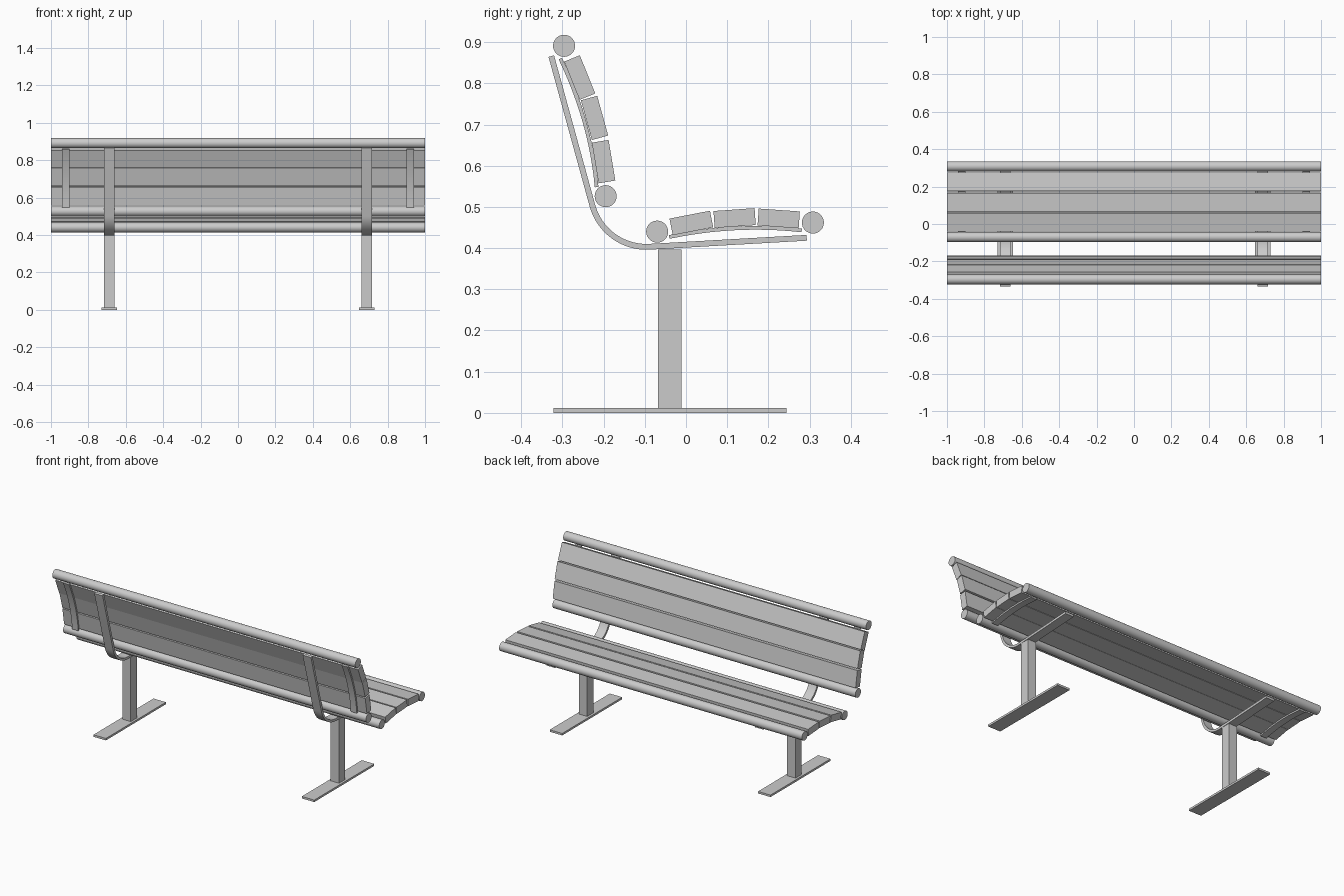
import bpy
import bmesh
import math
from mathutils import Vector

if "Cube" in bpy.data.objects:
    bpy.data.objects.remove(bpy.data.objects["Cube"], do_unlink=True)

# One grey finish for the whole bench
GREY = (0.6, 0.6, 0.6, 1.0)
grey = bpy.data.materials.new("plain_grey")
grey.use_nodes = True
grey.diffuse_color = GREY
grey.node_tree.nodes["Principled BSDF"].inputs["Base Color"].default_value = GREY


def prism(name, profile, x_mid, width, smooth=False):
    """Extrude a closed (y, z) profile along x."""
    bm = bmesh.new()
    verts = [bm.verts.new((x_mid - width / 2, p[0], p[1])) for p in profile]
    face = bm.faces.new(verts)
    side = bmesh.ops.extrude_face_region(bm, geom=[face])["geom"]
    moved = [v for v in side if isinstance(v, bmesh.types.BMVert)]
    bmesh.ops.translate(bm, verts=moved, vec=(width, 0, 0))
    bmesh.ops.recalc_face_normals(bm, faces=bm.faces)
    mesh = bpy.data.meshes.new(name)
    bm.to_mesh(mesh)
    bm.free()
    mesh.materials.append(grey)
    obj = bpy.data.objects.new(name, mesh)
    bpy.context.collection.objects.link(obj)
    if smooth:
        bpy.ops.object.select_all(action="DESELECT")
        obj.select_set(True)
        bpy.context.view_layer.objects.active = obj
        bpy.ops.object.shade_smooth_by_angle(angle=math.radians(30))
    return obj


def box_profile(y, z, length, height, degrees=0):
    """Rectangle turned about its centre."""
    u = Vector((math.cos(math.radians(degrees)), math.sin(math.radians(degrees))))
    v = Vector((-u.y, u.x))
    c = Vector((y, z))
    return [c + u * a * length / 2 + v * b * height / 2
            for a, b in ((-1, -1), (1, -1), (1, 1), (-1, 1))]


def ribbon(path, thickness):
    """Thicken an open path into a closed profile."""
    left, right = [], []
    for i, p in enumerate(path):
        t = (path[min(i + 1, len(path) - 1)] - path[max(i - 1, 0)]).normalized()
        n = Vector((-t.y, t.x)) * thickness / 2
        left.append(p + n)
        right.append(p - n)
    return left + right[::-1]


def bow(a, mid, b, steps=12):
    """Smooth curve that passes through three points."""
    a, mid, b = Vector(a), Vector(mid), Vector(b)
    ctrl = mid * 2 - (a + b) / 2
    return [a * (1 - t) ** 2 + ctrl * 2 * t * (1 - t) + b * t * t
            for t in (i / steps for i in range(steps + 1))]


def rounded_bend(a, corner, b, radius, steps=16):
    """Two straight runs joined by a circular arc."""
    a, corner, b = Vector(a), Vector(corner), Vector(b)
    da, db = (a - corner).normalized(), (b - corner).normalized()
    half = da.angle(db) / 2
    centre = corner + (da + db).normalized() * radius / math.sin(half)
    start = corner + da * radius / math.tan(half) - centre
    end = corner + db * radius / math.tan(half) - centre
    sweep = math.pi - 2 * half
    arc = [centre + (start * math.sin((1 - t) * sweep) + end * math.sin(t * sweep))
           / math.sin(sweep) for t in (i / steps for i in range(steps + 1))]
    return [a] + arc + [b]


# Round rails along the edges of the seat and backrest
rails = {
    "backrest_top_rail": (-0.296, 0.891),
    "backrest_bottom_rail": (-0.195, 0.526),
    "seat_rear_rail": (-0.07, 0.44),
    "seat_front_rail": (0.308, 0.462),
}
SIDES = 32
for name, (y, z) in rails.items():
    ring = [(y + 0.0267 * math.cos(k * math.tau / SIDES),
             z + 0.0267 * math.sin(k * math.tau / SIDES)) for k in range(SIDES)]
    prism(name, ring, 0, 2, smooth=True)

# Flat slats, each tilted to follow the curve: y, z, angle
slats = {
    "seat_slat": [(0.013, 0.461, 11), (0.118, 0.473, 4), (0.225, 0.472, -4)],
    "backrest_slat": [(-0.258, 0.814, -68), (-0.222, 0.716, -74.5), (-0.2, 0.61, -80.5)],
}
for name, rows in slats.items():
    for i, (y, z, angle) in enumerate(rows, 1):
        prism(f"{name}_{i}", box_profile(y, z, 0.1, 0.041, angle), 0, 2)

# Supports on both sides
frame = ribbon(rounded_bend((-0.327, 0.866), (-0.198, 0.397), (0.293, 0.425), 0.136), 0.014)
seat_strap = ribbon(bow((-0.041, 0.427), (0.12, 0.448), (0.281, 0.443)), 0.009)
back_strap = ribbon(bow((-0.305, 0.86), (-0.246, 0.705), (-0.217, 0.548)), 0.009)
for side, s in (("left", 1), ("right", -1)):
    prism(f"{side}_bent_frame", frame, s * 0.688, 0.055, smooth=True)
    prism(f"{side}_leg", box_profile(-0.04, 0.204, 0.057, 0.385), s * 0.688, 0.055)
    prism(f"{side}_foot_plate", box_profile(-0.039, 0.006, 0.566, 0.012), s * 0.688, 0.082)
    prism(f"{side}_seat_strap", seat_strap, s * 0.92, 0.04, smooth=True)
    prism(f"{side}_backrest_strap", back_strap, s * 0.92, 0.04, smooth=True)
